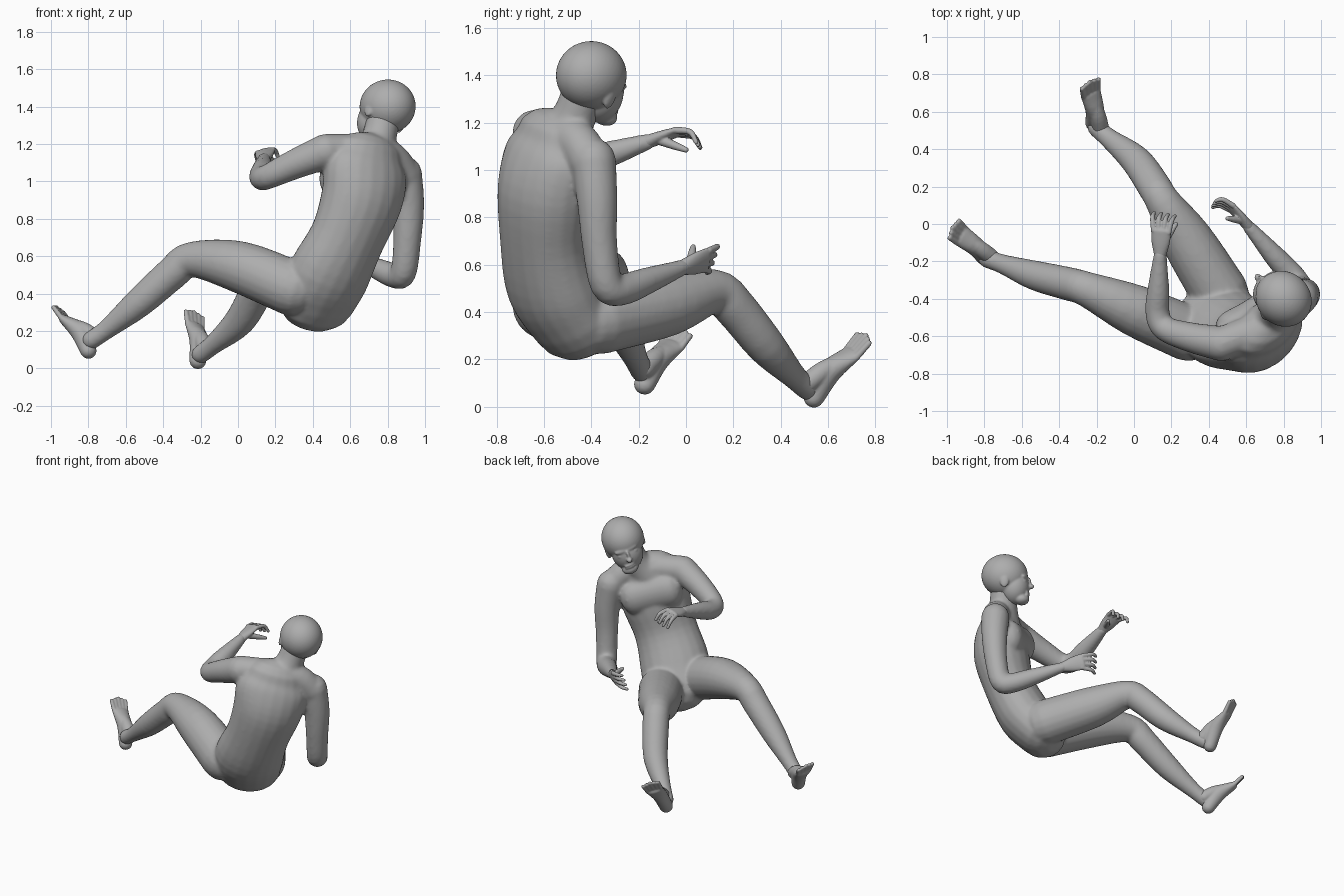
import bpy, bmesh, math
from mathutils import Vector, Matrix

cube = bpy.data.objects.get("Cube")
if cube:
    bpy.data.objects.remove(cube)

skin = bpy.data.materials.new("neutral grey skin")
skin.use_nodes = True
skin.diffuse_color = (0.42, 0.42, 0.42, 1)
skin.node_tree.nodes["Principled BSDF"].inputs["Base Color"].default_value = (0.42, 0.42, 0.42, 1)

SIDES = 20
STEPS = 4


def catmull(p0, p1, p2, p3, t):
    return 0.5 * (2 * p1 + (p2 - p0) * t + (2 * p0 - 5 * p1 + 4 * p2 - p3) * t * t
                  + (3 * p1 - p0 - 3 * p2 + p3) * t ** 3)


def loft(bm, stations, across=(1, 0.3, 0.1)):
    """Rounded tube through stations (x, y, z, half width, half depth)."""
    rows = [Vector(s if len(s) == 5 else (*s, s[3])) for s in stations]
    padded = [rows[0] * 2 - rows[1]] + rows + [rows[-1] * 2 - rows[-2]]
    fine = []
    for i in range(len(rows) - 1):
        fine += [catmull(*padded[i:i + 4], k / STEPS) for k in range(STEPS)]
    fine.append(rows[-1])
    centres = [Vector(r[:3]) for r in fine]
    last = len(fine) - 1
    sections = []
    for i, row in enumerate(fine):
        along = (centres[min(i + 1, last)] - centres[max(i - 1, 0)]).normalized()
        side = Vector(across)
        side = (side - along * side.dot(along)).normalized()
        sections.append((centres[i], along, side, along.cross(side), row[3], row[4]))

    def dome(section, sign):
        c, t, u, v, a, b = section
        angles = [math.radians(d) for d in (25, 50, 75)]
        return [(c + t * sign * min(a, b) * math.sin(q), t, u, v, a * math.cos(q), b * math.cos(q))
                for q in angles]

    sections = dome(sections[0], -1)[::-1] + sections + dome(sections[-1], 1)
    rings = []
    for c, t, u, v, a, b in sections:
        turns = [math.tau * k / SIDES for k in range(SIDES)]
        rings.append([bm.verts.new(c + u * a * math.cos(q) + v * b * math.sin(q)) for q in turns])
    for low, high in zip(rings, rings[1:]):
        for k in range(SIDES):
            n = (k + 1) % SIDES
            bm.faces.new((low[k], low[n], high[n], high[k]))
    bm.faces.new(rings[0][::-1])
    bm.faces.new(rings[-1])


def finish(bm, name, voxel, smoothing):
    """Fuse overlapping volumes into one continuous skin."""
    mesh = bpy.data.meshes.new(name)
    bm.to_mesh(mesh)
    bm.free()
    mesh.materials.append(skin)
    obj = bpy.data.objects.new(name, mesh)
    bpy.context.collection.objects.link(obj)
    fuse = obj.modifiers.new("fuse", "REMESH")
    fuse.mode = "VOXEL"
    fuse.voxel_size = voxel
    fuse.use_smooth_shade = True
    relax = obj.modifiers.new("relax", "SMOOTH")
    relax.factor = 0.5
    relax.iterations = smoothing


# Torso, neck, arms and legs
body = bmesh.new()
loft(body, [(0.42, -0.48, 0.36, 0.22, 0.165), (0.485, -0.56, 0.5, 0.235, 0.18),
            (0.585, -0.6, 0.7, 0.215, 0.17), (0.66, -0.595, 0.9, 0.235, 0.185),
            (0.685, -0.575, 1.05, 0.245, 0.165), (0.7, -0.56, 1.13, 0.205, 0.13)],
     across=(0.8, 0.57, -0.18))
loft(body, [(0.705, -0.54, 1.12, 0.125), (0.75, -0.475, 1.22, 0.095), (0.78, -0.43, 1.34, 0.09)])
# Shoulder yoke
loft(body, [(0.47, -0.64, 1.165, 0.09), (0.7, -0.55, 1.155, 0.095), (0.815, -0.465, 1.125, 0.09),
            (0.89, -0.4, 1.03, 0.09)], across=(0, 0, 1))
# Chest
loft(body, [(0.525, -0.55, 1.03, 0.12, 0.09), (0.62, -0.5, 1.0, 0.12, 0.09),
            (0.73, -0.43, 0.96, 0.12, 0.09)], across=(0, 0, 1))

LEFT_WRIST = (0.14, -0.16, 1.12)
RIGHT_WRIST = (0.61, -0.01, 0.59)
limbs = {
    "left arm": [(0.47, -0.64, 1.16, 0.095), (0.3, -0.605, 1.09, 0.08), (0.16, -0.555, 1.025, 0.067),
                 (0.125, -0.47, 1.02, 0.065), (0.13, -0.36, 1.055, 0.06), (*LEFT_WRIST, 0.035)],
    "right arm": [(0.89, -0.39, 1.04, 0.095), (0.91, -0.375, 0.87, 0.086), (0.905, -0.365, 0.69, 0.075),
                  (0.885, -0.335, 0.515, 0.07), (0.84, -0.27, 0.495, 0.067),
                  (0.75, -0.17, 0.53, 0.058), (*RIGHT_WRIST, 0.034)],
    "left leg": [(0.29, -0.585, 0.43, 0.15), (0.0, -0.46, 0.545, 0.138), (-0.25, -0.35, 0.582, 0.095),
                 (-0.35, -0.32, 0.51, 0.09), (-0.53, -0.275, 0.35, 0.08),
                 (-0.7, -0.215, 0.21, 0.053), (-0.785, -0.185, 0.15, 0.05)],
    "right leg": [(0.46, -0.37, 0.375, 0.155), (0.28, -0.08, 0.435, 0.138), (0.155, 0.12, 0.488, 0.094),
                  (0.105, 0.205, 0.42, 0.09), (0.01, 0.34, 0.255, 0.082),
                  (-0.13, 0.455, 0.13, 0.054), (-0.2, 0.515, 0.075, 0.05)],
}
for stations in limbs.values():
    loft(body, stations, across=(0.3, 0.3, 1) if stations[0][2] < 0.5 else (0.6, 0.5, 0.6))
finish(body, "body", 0.011, 10)


def foot(name, heel, ball, toe, shin):
    """Wedge from heel to ball plus five toes."""
    heel, ball, toe, shin = map(Vector, (heel, ball, toe, shin))
    run = (ball - heel).normalized()
    across = shin.cross(run).normalized()
    top = across.cross(run).normalized()
    if top.dot(shin) > 0:
        top = -top
    bm = bmesh.new()
    middle = heel.lerp(ball, 0.5) + top * 0.025
    instep = heel + top * 0.07 + run * 0.03
    loft(bm, [(*heel, 0.046, 0.044), (*middle, 0.05, 0.052), (*ball, 0.06, 0.028)], across)
    loft(bm, [(*instep, 0.044), (*(middle + top * 0.022), 0.042), (*ball, 0.022)], across)
    for k in range(-2, 3):
        root = ball + across * k * 0.023
        tip = toe + across * k * 0.027 - run * abs(k) * 0.009
        loft(bm, [(*root, 0.015), (*tip, 0.013)], top)
    finish(bm, name, 0.006, 5)


foot("left_foot", (-0.8, -0.175, 0.095), (-0.92, -0.065, 0.255), (-0.97, -0.02, 0.325), (-0.48, 0.14, -0.43))
foot("right_foot", (-0.215, 0.54, 0.04), (-0.23, 0.695, 0.22), (-0.235, 0.76, 0.3), (-0.3, 0.29, -0.35))


def hand(name, wrist, knuckle, bend, tip, across, thumb):
    """Flat palm, four curled fingers and a thumb."""
    wrist, knuckle, bend, tip, across, thumb = map(Vector, (wrist, knuckle, bend, tip, across, thumb))
    bm = bmesh.new()
    loft(bm, [(*wrist, 0.035, 0.029), (*wrist.lerp(knuckle, 0.5), 0.05, 0.025),
              (*knuckle, 0.056, 0.018)], across)
    for k in (-1.5, -0.5, 0.5, 1.5):
        spread = across * k
        reach = 1 - 0.07 * abs(k)
        loft(bm, [(*(knuckle + spread * 0.028), 0.015), (*(bend + spread * 0.036), 0.013),
                  (*(bend.lerp(tip, reach) + spread * 0.039), 0.01)], across)
    base = wrist.lerp(knuckle, 0.3)
    loft(bm, [(*base, 0.023), (*base.lerp(thumb, 0.6), 0.018), (*thumb, 0.012)], across)
    finish(bm, name, 0.005, 3)


hand("left_hand", LEFT_WRIST, (0.145, -0.04, 1.16), (0.15, 0.025, 1.15), (0.165, 0.055, 1.1),
     (0.95, -0.15, 0.2), (0.225, 0.0, 1.085))
hand("right_hand", RIGHT_WRIST, (0.525, 0.085, 0.62), (0.465, 0.115, 0.625), (0.425, 0.105, 0.62),
     (0.15, 0.3, 0.94), (0.5, 0.03, 0.675))

# Head: skull, jaw, brow, nose, lips and ears, turned towards the knees
head = bmesh.new()
forward = Vector((-0.72, 0.69, -0.05)).normalized()
up = Vector((0.23, 0.26, 0.93))
up = (up - forward * up.dot(forward)).normalized()
left = up.cross(forward)
axes = Matrix((left, forward, up)).transposed()
skull = Vector((0.8, -0.4, 1.4))


def feature(centre, size):
    """Ellipsoid placed sideways, forward and up from the skull centre."""
    matrix = Matrix.Translation(skull + axes @ Vector(centre)) @ axes.to_4x4()
    bmesh.ops.create_icosphere(head, subdivisions=4, radius=1, matrix=matrix @ Matrix.Diagonal((*size, 1)))


feature((0, 0, 0), (0.143, 0.156, 0.145))
feature((-0.01, 0.07, -0.08), (0.105, 0.1, 0.12))
feature((-0.03, 0.12, -0.165), (0.058, 0.052, 0.04))
feature((-0.01, 0.13, -0.015), (0.08, 0.03, 0.025))
feature((-0.015, 0.178, -0.075), (0.02, 0.025, 0.018))
feature((-0.01, 0.163, -0.05), (0.012, 0.02, 0.04))
for height in (-0.12, -0.137):
    feature((-0.025, 0.156, height), (0.04, 0.018, 0.009))
for side in (-1, 1):
    feature((side * 0.05 - 0.01, 0.135, -0.045), (0.022, 0.018, 0.012))
    feature((side * 0.126 - 0.005, 0.01, -0.055), (0.014, 0.03, 0.046))
finish(head, "head", 0.006, 6)
